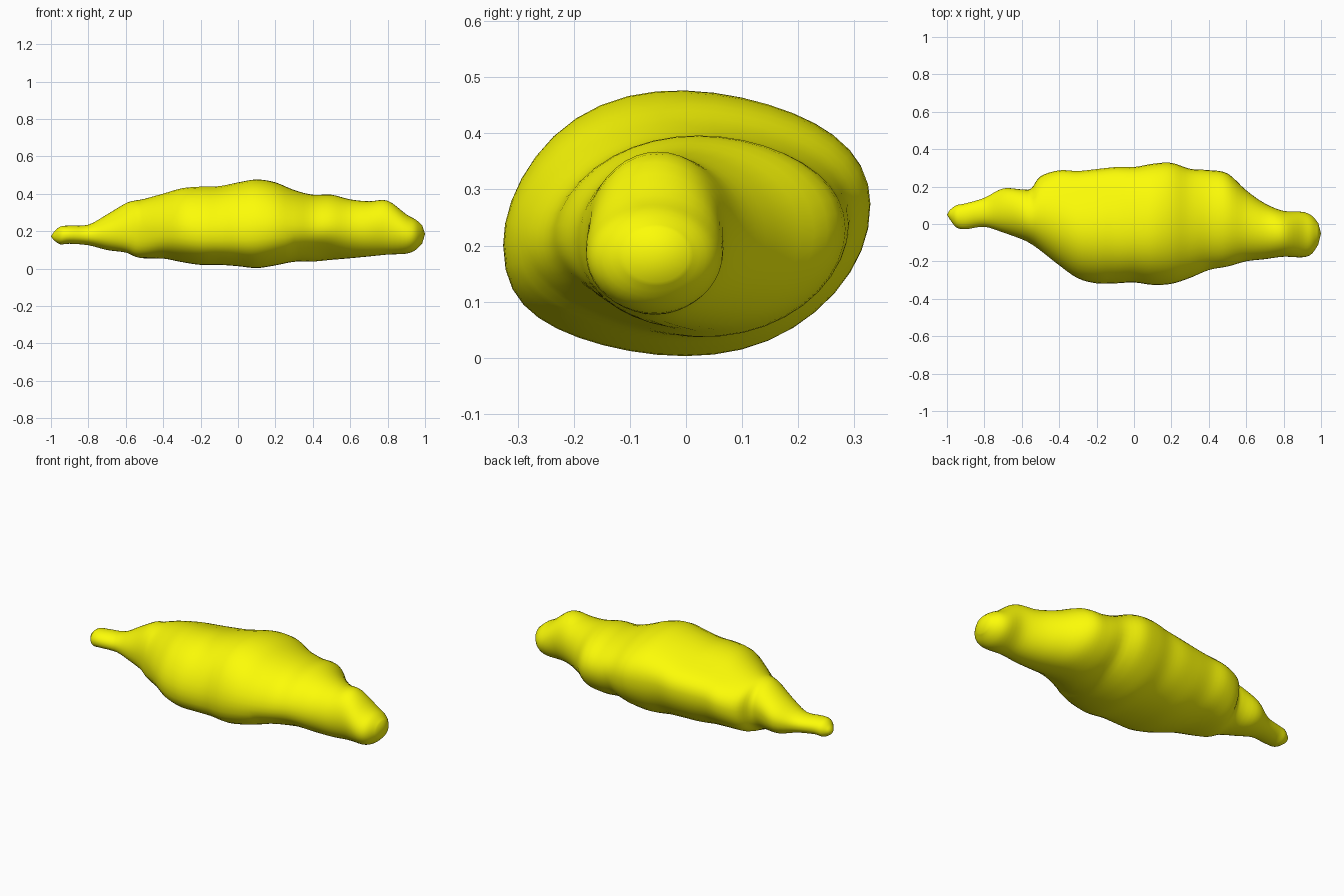
import bpy, bmesh, math
from mathutils import Vector

if "Cube" in bpy.data.objects:
    bpy.data.objects.remove(bpy.data.objects["Cube"])

SIDES = 40
STEPS = 4
# stations along the body: x, y min, y max, z bottom, z top
stations = [
    (-.985, .025, .075, .152, .195), (-.95, -.018, .10, .13, .225),
    (-.9, -.028, .11, .133, .23), (-.8, -.015, .14, .125, .235),
    (-.7, -.045, .19, .10, .29), (-.6, -.08, .185, .09, .35),
    (-.55, -.105, .19, .07, .365), (-.5, -.14, .255, .06, .375),
    (-.4, -.22, .288, .055, .405), (-.3, -.29, .285, .035, .435),
    (-.2, -.317, .295, .02, .443), (-.1, -.317, .305, .02, .443),
    (0, -.312, .305, .013, .46), (.1, -.325, .322, .003, .475),
    (.2, -.32, .327, .017, .46), (.3, -.29, .295, .035, .42),
    (.4, -.25, .288, .035, .395), (.5, -.23, .27, .045, .395),
    (.6, -.20, .18, .055, .37), (.7, -.188, .11, .065, .36),
    (.8, -.175, .07, .075, .363), (.9, -.178, .065, .08, .29),
    (.95, -.16, .045, .10, .262), (.985, -.11, .005, .135, .232),
]
# local swellings and dents: x, half length, angle round the body, amount
lumps = [
    (-.28, .22, 55, -.11), (.42, .14, 225, -.11),
    (-.55, .13, 230, .13), (.02, .2, 125, .03),
]


def spline(a, b, c, d, t):
    return 0.5 * (2*b + (c-a)*t + (2*a-5*b+4*c-d)*t*t + (3*b-a-3*c+d)*t**3)


def smooth_stations(rows):
    out, last = [], len(rows) - 1
    for i in range(last):
        quad = [rows[max(0, min(last, i + k))] for k in (-1, 0, 1, 2)]
        for s in range(STEPS):
            out.append([spline(*v, s / STEPS) for v in zip(*quad)])
    out.append(list(rows[-1]))
    return out


def lump_scale(x, deg):
    r = 1
    for lx, width, angle, amount in lumps:
        d = (deg - angle + 180) % 360 - 180
        r += amount * math.exp(-((x - lx) / width) ** 2 - (d / 32) ** 2)
    return r


def ring(bm, row):
    # oval whose back (+y) edge sits higher than its front edge mid-body
    x, y0, y1, z0, z1 = row
    a, b = (y1 - y0) / 2, (z1 - z0) / 2
    tilt = 0.045 * math.exp(-((x + 0.05) / 0.45) ** 2)
    full = 0.9 if x < 0.3 else 1.0      # fuller belly on the broad part
    verts = []
    for k in range(SIDES):
        t = 2 * math.pi * k / SIDES
        c, s = math.cos(t), math.sin(t)
        r = lump_scale(x, math.degrees(t))
        if s < 0:
            s = -abs(s) ** full
        verts.append(bm.verts.new((x, (y0 + y1) / 2 + a * c * r,
                                   (z0 + z1) / 2 + (b * s + tilt * c ** 3) * r)))
    return verts


# lofted lumpy body with rounded tips
bm = bmesh.new()
rings = [ring(bm, r) for r in smooth_stations(stations)]
for r0, r1 in zip(rings, rings[1:]):
    for k in range(SIDES):
        j = (k + 1) % SIDES
        bm.faces.new((r0[k], r0[j], r1[j], r1[k]))
for loop, tip in ((rings[0], (-1, .05, .172)), (rings[-1], (1, -.05, .185))):
    v = bm.verts.new(Vector(tip))
    for k in range(SIDES):
        bm.faces.new((loop[k], loop[(k + 1) % SIDES], v))
bmesh.ops.recalc_face_normals(bm, faces=bm.faces)
for f in bm.faces:
    f.smooth = True

mesh = bpy.data.meshes.new("lumpy_body")
bm.to_mesh(mesh)
bm.free()
body = bpy.data.objects.new("lumpy_body", mesh)
bpy.context.collection.objects.link(body)

# yellow skin
mat = bpy.data.materials.new("yellow_skin")
mat.diffuse_color = (0.98, 0.98, 0.002, 1)
mat.use_nodes = True
mat.node_tree.nodes["Principled BSDF"].inputs["Base Color"].default_value = mat.diffuse_color
mesh.materials.append(mat)
